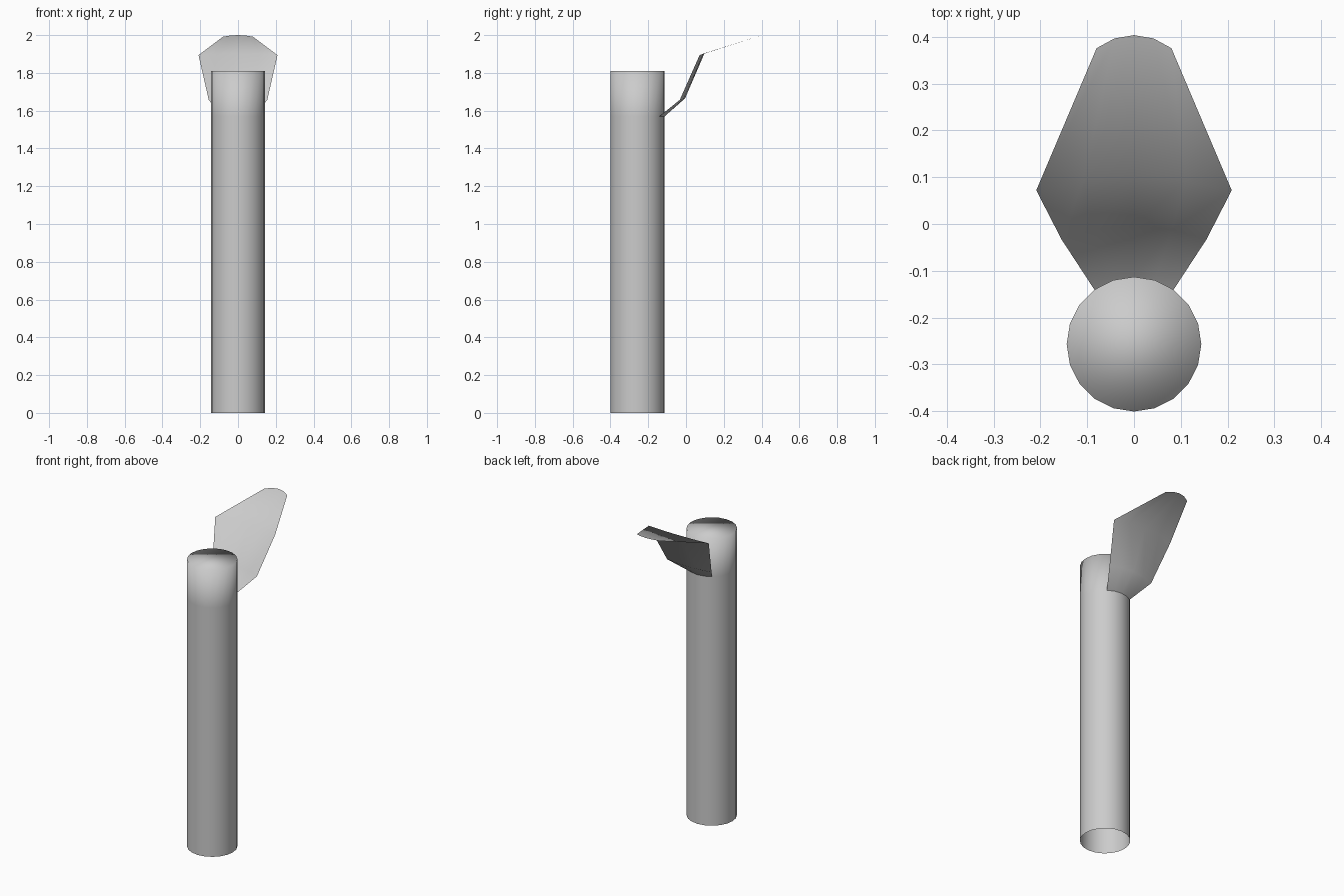
import bpy, bmesh, math

if "Cube" in bpy.data.objects:
    bpy.data.objects.remove(bpy.data.objects["Cube"])

SIDES, R, CY = 20, 0.144, -0.257


def make_object(name, bm):
    mesh = bpy.data.meshes.new(name)
    for f in bm.faces:
        f.smooth = True
    bm.to_mesh(mesh)
    bm.free()
    obj = bpy.data.objects.new(name, mesh)
    bpy.context.collection.objects.link(obj)
    return obj


def bridge(bm, a, b, closed=False):
    n = len(a)
    for i in range(n if closed else n - 1):
        j = (i + 1) % n
        bm.faces.new((a[i], a[j], b[j], b[i]))


# Stem: open-bottomed 20-sided tube, smooth flat cap, ring where the leaf joins
bm = bmesh.new()
rings = []
for z in (0.0, 1.57, 1.81):
    rings.append([bm.verts.new((R * math.cos(math.tau * i / SIDES),
                                CY + R * math.sin(math.tau * i / SIDES), z))
                  for i in range(SIDES)])
for lower, upper in zip(rings, rings[1:]):
    bridge(bm, lower, upper, closed=True)
bm.faces.new(rings[-1])
make_object("stem", bm)

# Leaf: thin sheet of four bowed rows (half width, centre y, y bow, centre z, z bow)
rows = [(0.0846, CY + R, 0.0275, 1.57, 0.0),
        (0.155, -0.005, 0.028, 1.665, 0.008),
        (0.209, 0.098, 0.026, 1.904, 0.010),
        (0.080, 0.404, 0.028, 2.00, 0.009)]
bm = bmesh.new()
loops = []
for w, y, yb, z, zb in rows:
    loop = []
    for k in range(-2, 3):
        a = math.radians(18 * k)
        s = math.sin(a) / math.sin(math.radians(36))
        drop = (1 - math.cos(a)) / (1 - math.cos(math.radians(36)))
        loop.append(bm.verts.new((w * s, y - yb * drop, z - zb * drop)))
    loops.append(loop)
for lower, upper in zip(loops, loops[1:]):
    bridge(bm, lower, upper)
make_object("leaf", bm)
